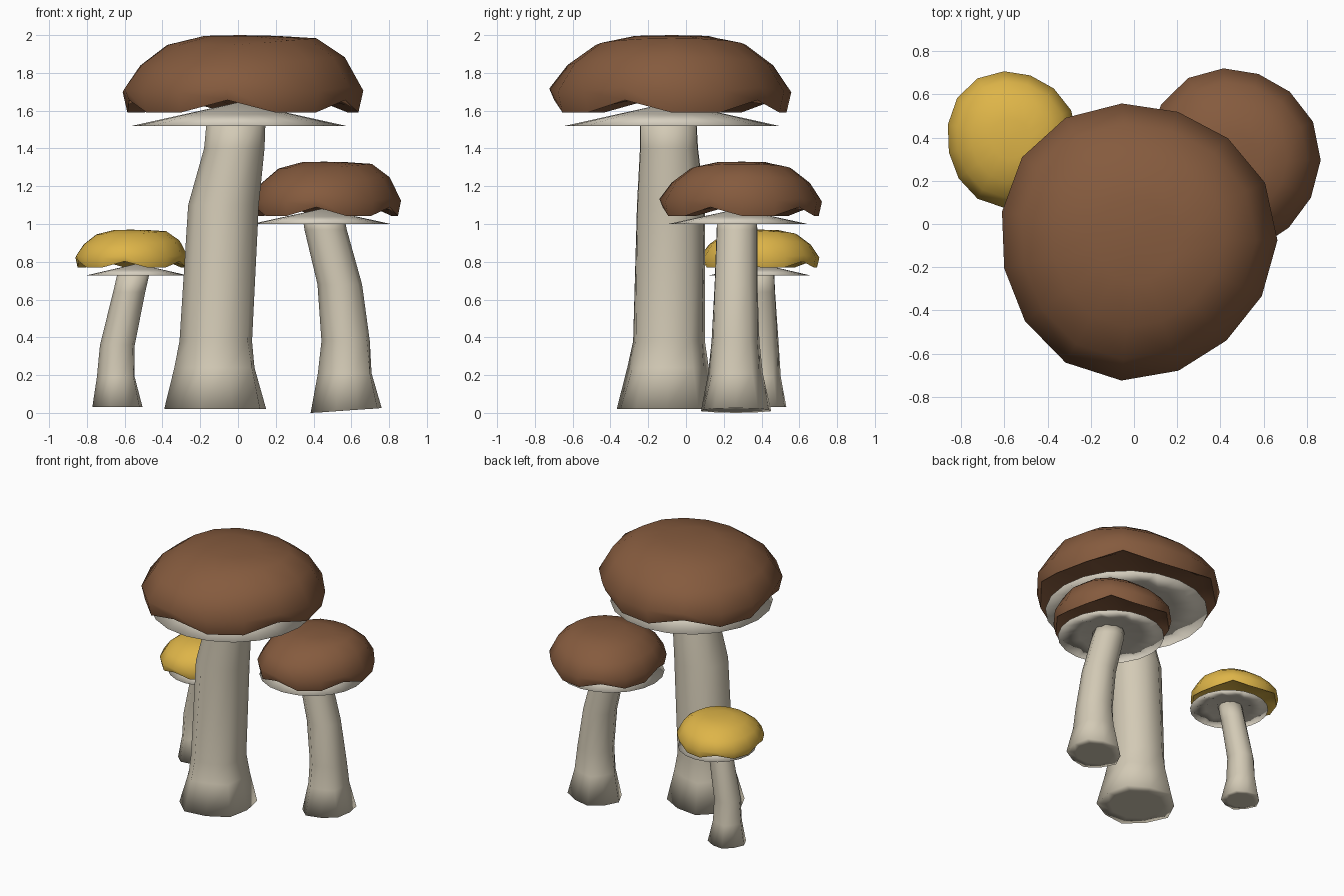
import bpy
import bmesh
import math
from mathutils import Vector

cube = bpy.data.objects.get("Cube")
if cube:
    bpy.data.objects.remove(cube, do_unlink=True)


def material(name, rgb):
    mat = bpy.data.materials.new(name)
    mat.use_nodes = True
    mat.diffuse_color = (*rgb, 1)
    mat.node_tree.nodes["Principled BSDF"].inputs["Base Color"].default_value = (*rgb, 1)
    return mat


BROWN = material("brown_cap", (0.235, 0.104, 0.048))
YELLOW = material("yellow_cap", (0.73, 0.46, 0.065))
CREAM = material("cream_stem", (0.65, 0.59, 0.465))
PALE = material("pale_gills", (0.67, 0.62, 0.52))


def loft(name, rings, mat):
    """Skin a stack of rings; a one-point ring is a pole."""
    bm = bmesh.new()
    loops = [[bm.verts.new(p) for p in ring] for ring in rings]
    for a, b in zip(loops, loops[1:]):
        n = max(len(a), len(b))
        for i in range(n):
            j = (i + 1) % n
            if len(a) == 1:
                bm.faces.new((a[0], b[j], b[i]))
            elif len(b) == 1:
                bm.faces.new((a[i], a[j], b[0]))
            else:
                bm.faces.new((a[i], a[j], b[j], b[i]))
    bmesh.ops.recalc_face_normals(bm, faces=bm.faces)
    for face in bm.faces:
        face.smooth = True
    mesh = bpy.data.meshes.new(name)
    bm.to_mesh(mesh)
    bm.free()
    mesh.materials.append(mat)
    obj = bpy.data.objects.new(name, mesh)
    bpy.context.collection.objects.link(obj)
    return obj


def ring(centre, rx, ry, sides, wobble=lambda t: 1.0, lift=lambda t: 0.0):
    points = []
    for i in range(sides):
        t = math.tau * i / sides
        w = wobble(t)
        points.append(Vector(centre) + Vector((rx * w * math.cos(t), ry * w * math.sin(t), lift(t))))
    return points


# Cap section: radius share, height share, share of the rim wave, share of the bulge to the left
CAP_PROFILE = [(0.3, 0.99, 0, 0), (0.62, 0.87, 0, 0.8), (0.85, 0.6, 0.05, 1), (1.0, 0.26, 0.3, 0.2),
               (0.96, 0.03, 1, 0), (0.85, 0.12, 0.7, 0), (0.4, 0.17, 0, 0)]


def cap(name, centre, rx, ry, base, top, mat):
    x, y = centre
    h = top - base

    def outline(t):
        return 1 + 0.025 * math.cos(3 * t - math.radians(33))

    def scallop(t):
        return -0.11 * math.cos(5 * t - math.radians(60))

    rings = [[Vector((x, y, top))]]
    for r, z, wave, bulge in CAP_PROFILE:
        rings.append(ring((x, y, base + h * z), rx * r, ry * r, 15, outline,
                          lambda t: h * (wave * scallop(t) + bulge * 0.11 * max(0, math.cos(t)))))
    rings.append([Vector((x, y, base + h * 0.18))])
    cap_obj = loft(name, rings, mat)
    # Keep the rim crisp
    bpy.ops.object.select_all(action="DESELECT")
    cap_obj.select_set(True)
    bpy.context.view_layer.objects.active = cap_obj
    bpy.ops.object.shade_smooth_by_angle(angle=math.radians(60))


# Gills: shallow cone above, folded hollow below, sharing one soft rim
def gills(name, centre, radius, rim, apex):
    x, y = centre
    h = apex - rim
    sides = 20

    def fold(t):
        return h * 0.12 * math.cos(sides / 2 * t)

    rings = [[Vector((x, y, apex))],
             ring((x, y, rim + h * 0.5), radius * 0.5, radius * 0.5, sides),
             ring((x, y, rim), radius, radius, sides),
             ring((x, y, rim + h * 0.2), radius * 0.6, radius * 0.6, sides, lift=fold),
             [Vector((x, y, rim + h * 0.5))]]
    loft(name, rings, PALE)


# Stem: bent tube with a lumpy swollen foot, closed at both ends
def stem(name, sections, tilt=0.0):
    x, y, z, r = sections[0]
    rings = [[Vector((x, y, z))],
             ring((x, y, z), r * 0.7, r * 0.7, 10, lift=lambda t: tilt * 0.7 * math.cos(t))]
    for i, (x, y, z, r) in enumerate(sections):
        lump = (0.04, 0.07, 0.04)[i] if i < 3 else 0.01
        slope = tilt if i == 0 else 0
        rings.append(ring((x, y, z), r, r, 10,
                          lambda t: 1 - lump * math.cos(5 * t),
                          lambda t: slope * math.cos(t)))
    rings.append([Vector((x, y, z))])
    loft(name, rings, CREAM)


# Large mushroom
cap("large_cap", (0.01, -0.075), 0.64, 0.64, 1.6, 2.0, BROWN)
gills("large_gills", (0.005, -0.075), 0.565, 1.52, 1.645)
stem("large_stem", [(-0.11, -0.1, 0.02, 0.27), (-0.11, -0.095, 0.24, 0.212),
                    (-0.11, -0.09, 0.38, 0.192), (-0.075, -0.08, 1.1, 0.187),
                    (-0.018, -0.09, 1.4, 0.16), (-0.007, -0.095, 1.57, 0.155)])

# Medium mushroom
cap("medium_cap", (0.455, 0.295), 0.4, 0.43, 1.05, 1.33, BROWN)
gills("medium_gills", (0.44, 0.275), 0.37, 1.0, 1.08)
stem("medium_stem", [(0.58, 0.265, 0.013, 0.188), (0.575, 0.262, 0.21, 0.142),
                     (0.575, 0.262, 0.38, 0.128), (0.54, 0.265, 0.68, 0.118),
                     (0.465, 0.27, 0.97, 0.112), (0.455, 0.27, 1.03, 0.11)], tilt=0.013)

# Small mushroom
cap("small_cap", (-0.57, 0.395), 0.3, 0.315, 0.775, 0.97, YELLOW)
gills("small_gills", (-0.535, 0.39), 0.272, 0.727, 0.79)
stem("small_stem", [(-0.633, 0.4, 0.03, 0.133), (-0.64, 0.4, 0.19, 0.1),
                    (-0.635, 0.4, 0.36, 0.092), (-0.575, 0.39, 0.64, 0.085),
                    (-0.55, 0.385, 0.75, 0.085)])
